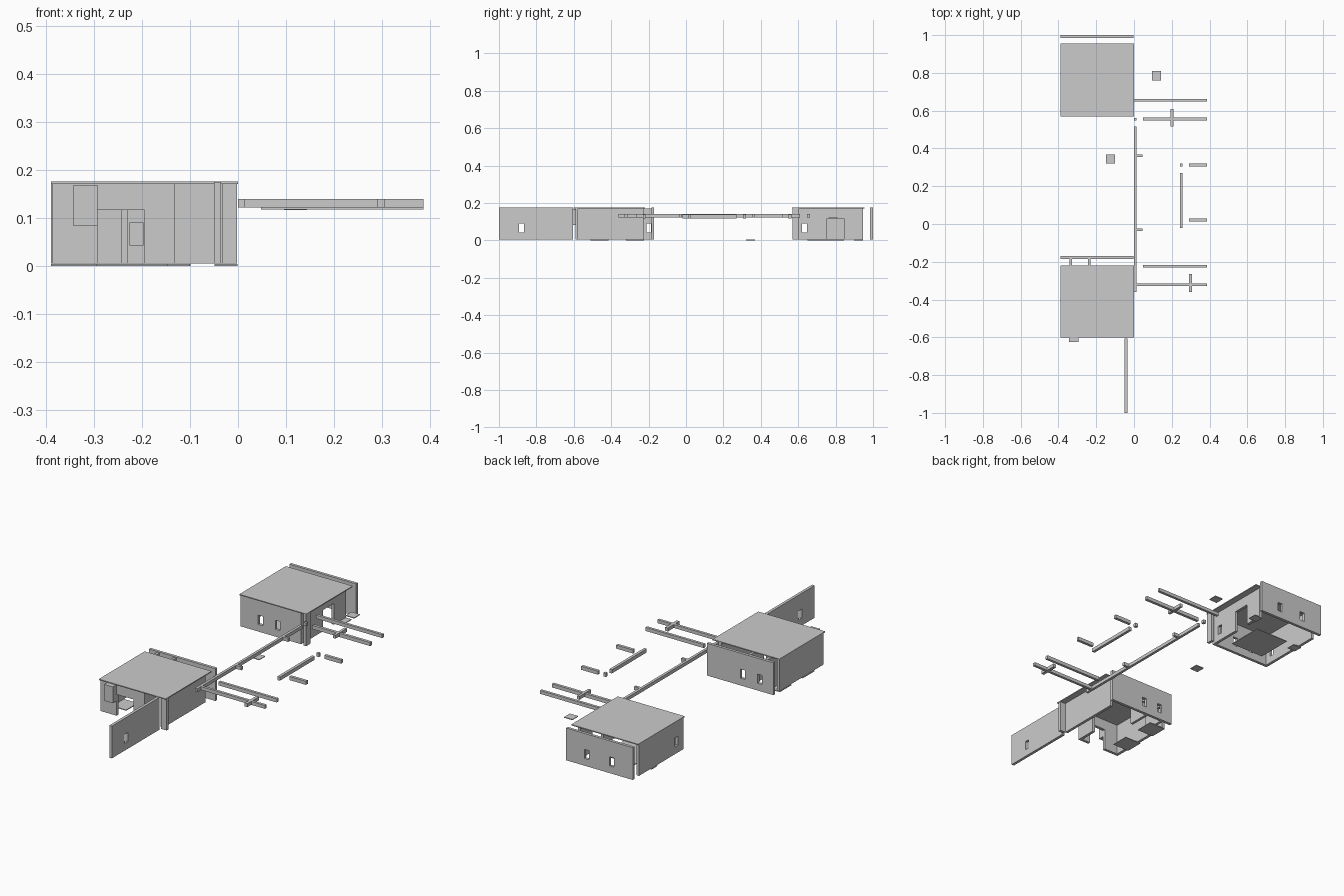
import bpy, bmesh

Z0, Z1 = 0.005, 0.171          # wall foot and wall top
WIN = (0.043, 0.091)           # window sill and head
DOOR = (Z0, 0.117)             # door foot and head


def make(name, boxes):
    """One mesh object from a list of (x0, x1, y0, y1, z0, z1) boxes."""
    bm = bmesh.new()
    for x0, x1, y0, y1, z0, z1 in boxes:
        r = bmesh.ops.create_cube(bm, size=1)
        for v in r["verts"]:
            v.co = (x1 if v.co.x > 0 else x0,
                    y1 if v.co.y > 0 else y0,
                    z1 if v.co.z > 0 else z0)
    me = bpy.data.meshes.new(name)
    bm.to_mesh(me)
    bm.free()
    ob = bpy.data.objects.new(name, me)
    bpy.context.collection.objects.link(ob)
    return ob


def wall(name, axis, at, u0, u1, openings=(), top=Z1, t=0.015):
    """Upright wall along an axis; openings are (start, end, (sill, head))."""
    parts, u = [], u0
    for a, b, (lo, hi) in sorted(openings):
        parts += [(u, a, Z0, top), (a, b, hi, top)]
        if lo > Z0:
            parts.append((a, b, Z0, lo))
        u = b
    parts.append((u, u1, Z0, top))
    if axis == "x":
        return make(name, [(a, b, at, at + t, lo, hi) for a, b, lo, hi in parts])
    return make(name, [(at, at + t, a, b, lo, hi) for a, b, lo, hi in parts])


# roofs
make("front_roof", [(-0.39, 0, -0.602, -0.22, Z1, 0.176)])
make("rear_roof", [(-0.39, 0, 0.568, 0.955, Z1, 0.176)])

# front house walls
wall("front_house_front_wall", "x", -0.592, -0.388, -0.131, [(-0.293, -0.195, DOOR)])
wall("front_house_corner_pier", "x", -0.592, -0.033, -0.002)
wall("front_house_left_wall", "y", -0.388, -0.577, -0.225)
wall("front_house_right_wall", "y", -0.048, -0.577, -0.225)
wall("front_house_back_wall", "x", -0.185, -0.39, -0.002,
     [(-0.325, -0.298, WIN), (-0.225, -0.198, WIN)], top=0.175)
for i, x in enumerate((-0.342, -0.244)):
    wall(f"front_house_partition_{i}", "y", x, -0.3, -0.185, [(-0.21, -0.187, WIN)], t=0.014)
wall("front_house_entry_partition", "y", -0.146, -0.577, -0.48)
make("hanging_panel", [(-0.343, -0.293, -0.624, -0.592, 0.083, 0.169)])

# free standing boundary wall
wall("boundary_wall", "y", -0.05, -1.0, -0.605, [(-0.893, -0.866, WIN)], top=0.175)

# rear house walls
wall("rear_house_front_wall", "x", 0.575, -0.388, -0.035,
     [(-0.285, -0.258, WIN), (-0.185, -0.158, WIN)])
wall("rear_house_corner_pier", "y", -0.017, 0.57, 0.605)
wall("rear_house_right_wall", "y", -0.048, 0.59, 0.945,
     [(0.62, 0.646, WIN), (0.755, 0.845, DOOR)])
wall("rear_house_left_wall", "y", -0.388, 0.59, 0.945, [(0.62, 0.646, WIN)])
wall("rear_house_back_wall", "x", 0.985, -0.39, -0.002,
     [(-0.28, -0.253, WIN), (-0.135, -0.108, WIN)], top=0.175)

# floor plates and mats (centre x, centre y, width, depth, base height)
plates = [(-0.342, -0.463, 0.096, 0.096, 0), (-0.342, -0.272, 0.096, 0.096, 0),
          (-0.197, 0.748, 0.195, 0.195, 0), (-0.366, 0.82, 0.048, 0.048, 0),
          (-0.025, 0.922, 0.048, 0.048, 0), (-0.124, 0.345, 0.048, 0.048, 0),
          (0.12, 0.785, 0.048, 0.048, 0.117)]
for i, (x, y, w, d, z) in enumerate(plates):
    make(f"floor_plate_{i}", [(x - w / 2, x + w / 2, y - d / 2, y + d / 2, z, z + 0.004)])

# upper beams (x0, x1, y0, y1)
upper = [(0, 0.014, -0.36, 0.517), (0.014, 0.044, 0.355, 0.368),
         (0.014, 0.044, -0.036, -0.023), (0, 0.014, 0.547, 0.562),
         (0, 0.387, 0.648, 0.662), (0.014, 0.387, -0.328, -0.314),
         (0.194, 0.208, 0.515, 0.61), (0.291, 0.307, -0.36, -0.265)]
for i, b in enumerate(upper):
    make(f"upper_beam_{i}", [(*b, 0.122, 0.14)])

# lower beams
lower = [(0.048, 0.387, 0.548, 0.563), (0.048, 0.387, -0.23, -0.216),
         (0.29, 0.387, 0.305, 0.32), (0.29, 0.387, 0.013, 0.028),
         (0.243, 0.258, -0.02, 0.27), (0.243, 0.258, 0.305, 0.32)]
for i, b in enumerate(lower):
    make(f"lower_beam_{i}", [(*b, 0.118, 0.137)])
